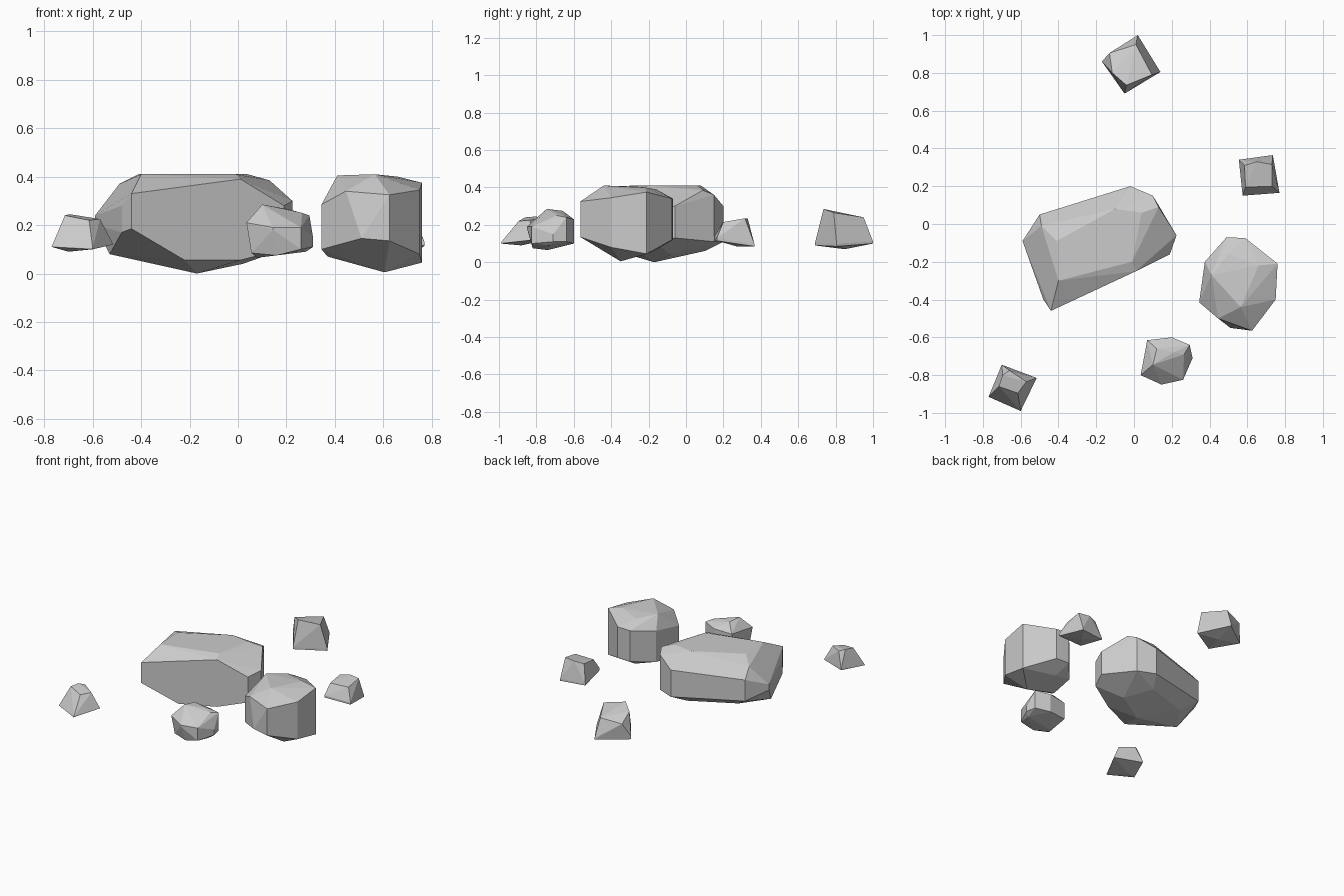
import bpy, bmesh
from mathutils import Vector


def rock(name, sides, top, bottom=()):
    """Chipped stone: hull around upright side edges (x, y, z_low, z_high) plus crown and base points."""
    pts = [(x, y, z) for x, y, lo, hi in sides for z in sorted({lo, hi})]
    pts += list(top) + list(bottom)
    bm = bmesh.new()
    for p in pts:
        bm.verts.new(Vector(p))
    hull = bmesh.ops.convex_hull(bm, input=bm.verts[:])
    loose = {g for g in hull["geom_interior"] + hull["geom_unused"]
             if isinstance(g, bmesh.types.BMVert)}
    bmesh.ops.delete(bm, geom=list(loose), context='VERTS')
    # merge nearly flat triangles into single facets
    bmesh.ops.dissolve_limit(bm, angle_limit=0.06, verts=bm.verts[:], edges=bm.edges[:])
    bmesh.ops.recalc_face_normals(bm, faces=bm.faces[:])
    mesh = bpy.data.meshes.new(name)
    bm.to_mesh(mesh)
    bm.free()
    ob = bpy.data.objects.new(name, mesh)
    bpy.context.collection.objects.link(ob)
    return ob


# long slab-like boulder
rock("long_boulder",
     sides=[(-.44, -.46, .185, .33), (.01, -.25, .055, .39), (.19, -.16, .10, .28),
            (.225, -.06, .13, .30), (.10, .15, .11, .36), (-.02, .20, .11, .30),
            (-.50, .05, .15, .30), (-.59, -.09, .20, .24), (-.48, -.40, .17, .28)],
     top=[(-.40, -.30, .41), (-.41, -.09, .41), (-.49, -.01, .37), (-.10, .08, .41),
          (-.01, -.20, .41), (.04, .06, .41), (.13, .09, .385)],
     bottom=[(-.22, -.355, .055), (-.53, -.20, .08), (-.17, -.17, 0), (.02, -.08, .04),
             (-.08, .10, .06), (-.40, -.02, .08)])

# tall round boulder
rock("round_boulder",
     sides=[(.345, -.415, .10, .285), (.51, -.55, .145, .145), (.625, -.565, .135, .325),
            (.75, -.40, .08, .345), (.76, -.21, .045, .375), (.59, -.075, .12, .34),
            (.49, -.07, .12, .34), (.375, -.20, .10, .32)],
     top=[(.445, -.50, .34), (.41, -.27, .405), (.565, -.44, .41), (.66, -.22, .40),
          (.50, -.16, .39)],
     bottom=[(.605, -.35, .005), (.37, -.36, .07), (.52, -.17, .06)])

# medium stone
rock("front_stone",
     sides=[(.035, -.80, .21, .21), (.055, -.79, .085, .085), (.145, -.85, .18, .19),
            (.26, -.825, .10, .19), (.31, -.71, .11, .15), (.295, -.64, .11, .24),
            (.20, -.60, .10, .23), (.07, -.615, .10, .22)],
     top=[(.10, -.745, .285), (.12, -.66, .275), (.21, -.68, .265), (.265, -.69, .25)],
     bottom=[(.08, -.74, .065), (.28, -.73, .09), (.16, -.82, .075)])

# three small tapered stones
rock("left_stone",
     sides=[(-.70, -.745, .12, .13), (-.515, -.815, .12, .12),
            (-.60, -.99, .10, .105), (-.77, -.915, .11, .11)],
     top=[(-.715, -.86, .24), (-.695, -.80, .245), (-.66, -.775, .235),
          (-.57, -.835, .225), (-.615, -.895, .22)],
     bottom=[(-.70, -.88, .09)])

rock("right_stone",
     sides=[(.555, .34, .09, .10), (.735, .365, .085, .10),
            (.77, .165, .115, .13), (.575, .15, .12, .135)],
     top=[(.585, .31, .225), (.65, .33, .235), (.73, .315, .235),
          (.73, .20, .215), (.59, .195, .21)],
     bottom=[(.66, .27, .085)])

rock("back_stone",
     sides=[(.02, 1.0, .10, .11), (.14, .805, .085, .10),
            (-.05, .69, .09, .105), (-.17, .86, .10, .12)],
     top=[(-.13, .905, .215), (.01, .95, .24), (.095, .79, .265),
          (-.04, .735, .285), (-.115, .80, .26)],
     bottom=[(0, .85, .07)])
